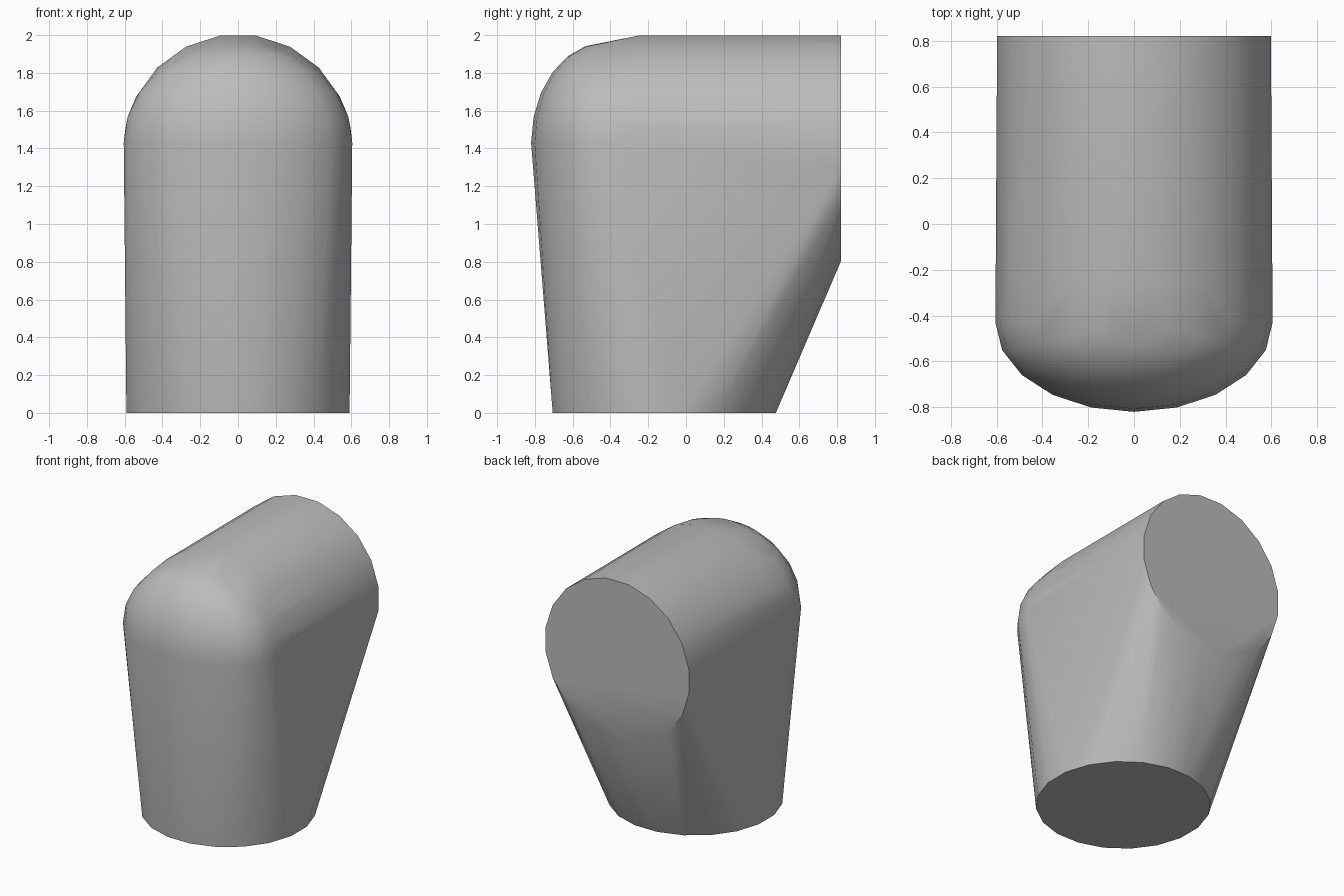
import bpy, bmesh, math
from mathutils import Matrix, Vector

cube = bpy.data.objects.get("Cube")
if cube:
    bpy.data.objects.remove(cube, do_unlink=True)

SIDES = 20
RADIUS = 0.605

# One plain grey
grey = bpy.data.materials.new("plain_grey")
grey.use_nodes = True
grey.diffuse_color = (0.5, 0.5, 0.5, 1)
grey.node_tree.nodes["Principled BSDF"].inputs["Base Color"].default_value = (0.5, 0.5, 0.5, 1)

bm = bmesh.new()


def ring(centre, radius, upright=False):
    """Add a circle of points, lying flat or standing to face the back."""
    turn = Matrix.Rotation(math.pi / 2, 4, 'X') if upright else Matrix()
    spin = Matrix.Rotation(math.pi / SIDES, 4, 'Z')
    bmesh.ops.create_circle(bm, segments=SIDES, radius=radius,
                            matrix=Matrix.Translation(centre) @ turn @ spin)


# Flat foot, back opening, and start of the horizontal arm
ring((0, -0.115, 0), 0.598)
ring((0, 0.82, 1.4), RADIUS, upright=True)
ring((0, -0.25, 1.4), RADIUS, upright=True)

# Squashed ball forming the rounded elbow
bmesh.ops.create_uvsphere(bm, u_segments=SIDES, v_segments=12, radius=1,
                          matrix=Matrix.Translation((0, -0.43, 1.43))
                          @ Matrix.Diagonal((RADIUS, 0.39, 0.53, 1)))

# Stretch one convex skin over all the sections
points = [v.co.copy() for v in bm.verts]
bm.clear()
for p in points:
    bm.verts.new(p)
hull = bmesh.ops.convex_hull(bm, input=bm.verts)
loose = [v for v in bm.verts if not v.link_faces]
bmesh.ops.delete(bm, geom=loose, context='VERTS')
bmesh.ops.dissolve_limit(bm, angle_limit=math.radians(0.5),
                         verts=bm.verts, edges=bm.edges)
bmesh.ops.recalc_face_normals(bm, faces=bm.faces)

mesh = bpy.data.meshes.new("elbow_body")
bm.to_mesh(mesh)
bm.free()
mesh.materials.append(grey)
body = bpy.data.objects.new("elbow_body", mesh)
bpy.context.collection.objects.link(body)

# Smooth skin with crisp rims around the two flat ends
bpy.ops.object.select_all(action='DESELECT')
body.select_set(True)
bpy.context.view_layer.objects.active = body
bpy.ops.object.shade_smooth_by_angle(angle=math.radians(40))
